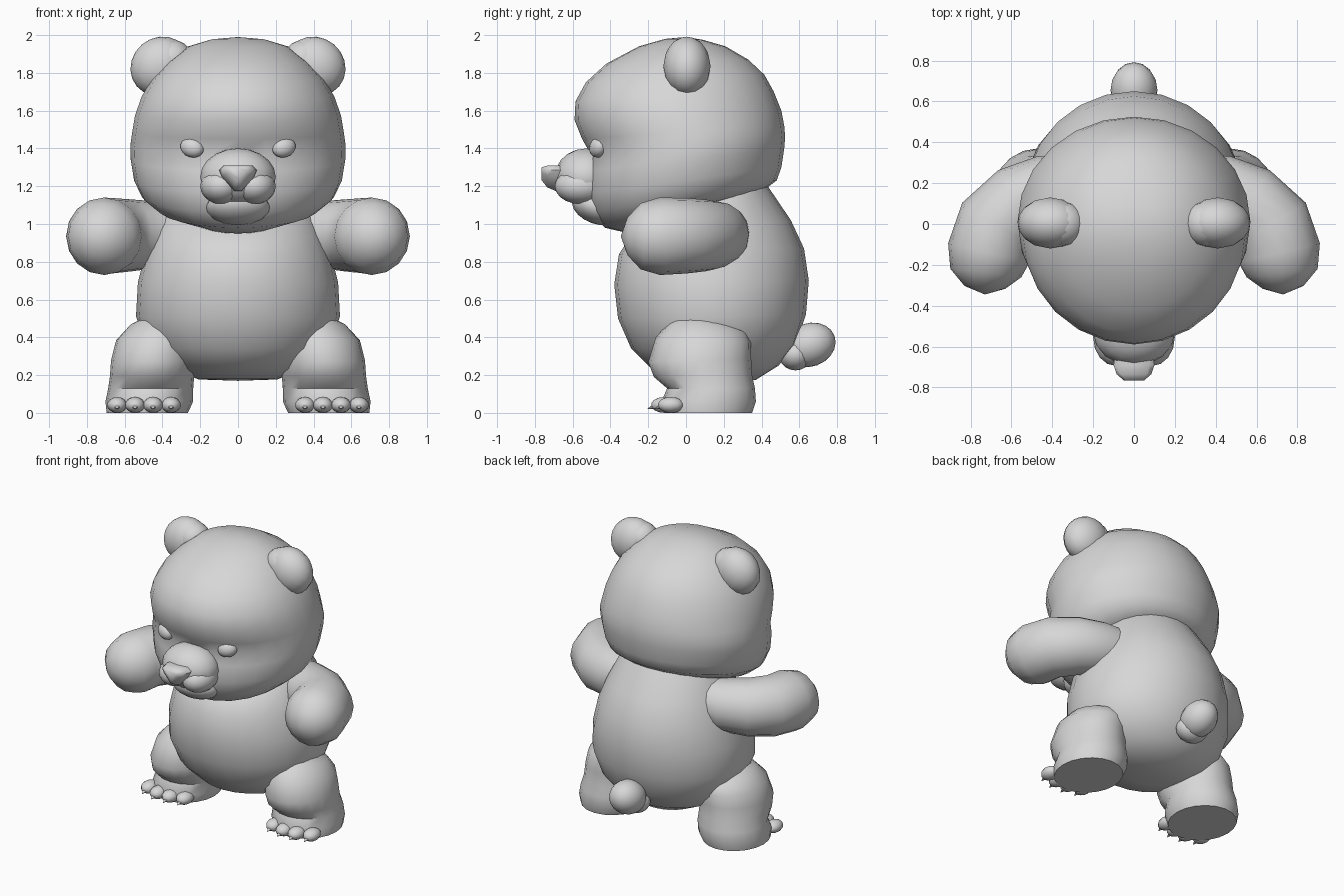
import bpy, bmesh, math
from mathutils import Vector, Matrix

if "Cube" in bpy.data.objects:
    bpy.data.objects.remove(bpy.data.objects["Cube"])

grey = bpy.data.materials.new("plain grey")
grey.diffuse_color = (0.68, 0.68, 0.68, 1)
grey.use_nodes = True
grey.node_tree.nodes["Principled BSDF"].inputs["Base Color"].default_value = grey.diffuse_color


def finish(name, bm, angle=40):
    """Turn a bmesh into a smooth grey object."""
    bmesh.ops.recalc_face_normals(bm, faces=bm.faces)
    me = bpy.data.meshes.new(name)
    bm.to_mesh(me)
    bm.free()
    me.materials.append(grey)
    ob = bpy.data.objects.new(name, me)
    bpy.context.collection.objects.link(ob)
    bpy.ops.object.select_all(action='DESELECT')
    ob.select_set(True)
    bpy.context.view_layer.objects.active = ob
    bpy.ops.object.shade_smooth_by_angle(angle=math.radians(angle))
    return ob


def skin(name, rings, start=None, end=None, angle=40):
    """Bridge rings of points; close each end with a tip or a flat cap."""
    bm = bmesh.new()
    loops = [[bm.verts.new(p) for p in r] for r in rings]
    n = len(loops[0])
    for a, b in zip(loops, loops[1:]):
        for i in range(n):
            j = (i + 1) % n
            bm.faces.new((a[i], a[j], b[j], b[i]))
    for loop, tip in ((loops[0], start), (loops[-1], end)):
        if tip is None:
            bm.faces.new(loop)
        else:
            v = bm.verts.new(tip)
            for i in range(n):
                bm.faces.new((loop[i], loop[(i + 1) % n], v))
    return finish(name, bm, angle)


def slab(yf, zf, yb, zb, hw, cx=0, n=24):
    """Tilted oval ring from its front point, back point and half width."""
    pts = []
    for i in range(n):
        a = 2 * math.pi * i / n
        t = (1 - math.cos(a)) / 2
        pts.append((cx + hw * math.sin(a), yf + (yb - yf) * t, zf + (zb - zf) * t))
    return pts


def ball(name, centre, radii, rot=(0, 0, 0), seg=16):
    bm = bmesh.new()
    bmesh.ops.create_uvsphere(bm, u_segments=seg, v_segments=seg * 5 // 8, radius=1)
    m = Matrix.Translation(centre)
    for ang, ax in zip(rot, "XYZ"):
        m = m @ Matrix.Rotation(math.radians(ang), 4, ax)
    bm.transform(m @ Matrix.Diagonal((*radii, 1)))
    return finish(name, bm)


# Head, with a slanted underside and a dip below the brow
skin("head", [slab(*r) for r in (
    (-.30, .95, .30, 1.15, .27), (-.43, .98, .42, 1.185, .425),
    (-.50, 1.06, .48, 1.23, .51), (-.53, 1.16, .505, 1.30, .55),
    (-.525, 1.28, .52, 1.40, .568), (-.505, 1.37, .525, 1.46, .57),
    (-.55, 1.45, .52, 1.52, .56), (-.59, 1.55, .505, 1.60, .545),
    (-.585, 1.65, .465, 1.70, .51), (-.53, 1.75, .415, 1.79, .455),
    (-.42, 1.85, .33, 1.87, .37), (-.25, 1.94, .21, 1.94, .265),
    (-.11, 1.98, .09, 1.975, .14))],
    (0, 0, 1.04), (0, 0, 1.99))

# Torso, its neck tucked inside the head
skin("body", [slab(*r) for r in (
    (0, .18, .37, .175, .21), (-.18, .23, .49, .25, .36),
    (-.29, .34, .58, .36, .48), (-.36, .50, .635, .52, .54),
    (-.38, .68, .65, .70, .53), (-.355, .84, .625, .87, .49),
    (-.29, .94, .555, 1.02, .44), (-.2, 1.0, .44, 1.19, .38),
    (-.15, 1.03, .40, 1.25, .34))],
    (0, .18, .17), (0, .1, 1.2))

ball("tail", (0, .655, .36), (.115, .14, .115), (20, 0, 0))
ball("tail_root", (0, .58, .31), (.11, .09, .085))

# Snout: bridge, chin and a wedge-shaped nose
ball("muzzle", (0, -.53, 1.25), (.2, .165, .15))
ball("chin", (0, -.47, 1.09), (.17, .14, .09), (-20, 0, 0))
nose_outline = ((-.10, 1.285), (-.075, 1.31), (.075, 1.31), (.10, 1.285),
                (.085, 1.25), (.02, 1.175), (-.02, 1.175), (-.085, 1.25))


def nose_ring(y, s, shift=0):
    return [(x * s, y, 1.27 + shift + (z - 1.27) * s) for x, z in nose_outline]


skin("nose", [nose_ring(-.60, .9), nose_ring(-.69, 1), nose_ring(-.735, .85, .005),
              nose_ring(-.765, .5, .01)], angle=60)

# Paired parts
for side, s in (("left", 1), ("right", -1)):
    ball(side + "_lip", (s * .088, -.555, 1.2), (.112, .14, .095))
    ball(side + "_eye", (s * .243, -.465, 1.405), (.066, .045, .052), (0, -s * 18, s * 20))

    # Ear with a thick root on the crown
    ball(side + "_ear", (s * .41, .005, 1.835), (.165, .125, .152), (0, s * 40, 0))
    ball(side + "_ear_root", (s * .35, 0, 1.865), (.115, .11, .11))

    # Arm swept forward from the shoulder to a rounded paw
    path = [Vector((s * x, y, z)) for x, y, z in (
        (.28, .19, .955), (.42, .165, .945), (.56, .105, .94), (.67, .0, .938),
        (.71, -.14, .935), (.725, -.24, .935), (.73, -.31, .935))]
    radii = (.15, .175, .19, .2, .205, .175, .10)
    rings = []
    for i, (p, r) in enumerate(zip(path, radii)):
        d = path[min(i + 1, 6)] - path[max(i - 1, 0)]
        across = d.cross(Vector((0, 0, 1))).normalized()
        up = across.cross(d).normalized()
        rings.append([p + r * (across * math.cos(a) + up * math.sin(a))
                      for a in (2 * math.pi * k / 16 for k in range(16))])
    skin(side + "_arm", rings, path[0], (s * .73, -.345, .935))

    # Leg with heavy thigh, ankle crease and flat sole
    skin(side + "_leg", [slab(*r, s * cx, 20) for *r, cx in (
        (-.12, 0, .35, 0, .215, .48), (-.13, .06, .37, .06, .232, .47),
        (-.10, .13, .365, .13, .225, .462), (-.17, .19, .35, .20, .223, .455),
        (-.20, .27, .345, .29, .222, .45), (-.16, .40, .345, .37, .215, .43),
        (-.08, .49, .32, .43, .17, .405), (.02, .53, .23, .48, .09, .39))],
        None, (s * .38, .12, .535))

    # Toes with small pointed claws
    for k in range(4):
        x, y = s * (.355 + .095 * k), (-.09, -.115, -.115, -.08)[k]
        ball(f"{side}_toe_{k + 1}", (x, y, .042), (.053, .07, .042), seg=12)
        claw = [slab(y - .055, .02, y - .03, .065, .022, x, 8)]
        skin(f"{side}_claw_{k + 1}", claw, None, (x, y - .09, .022))
